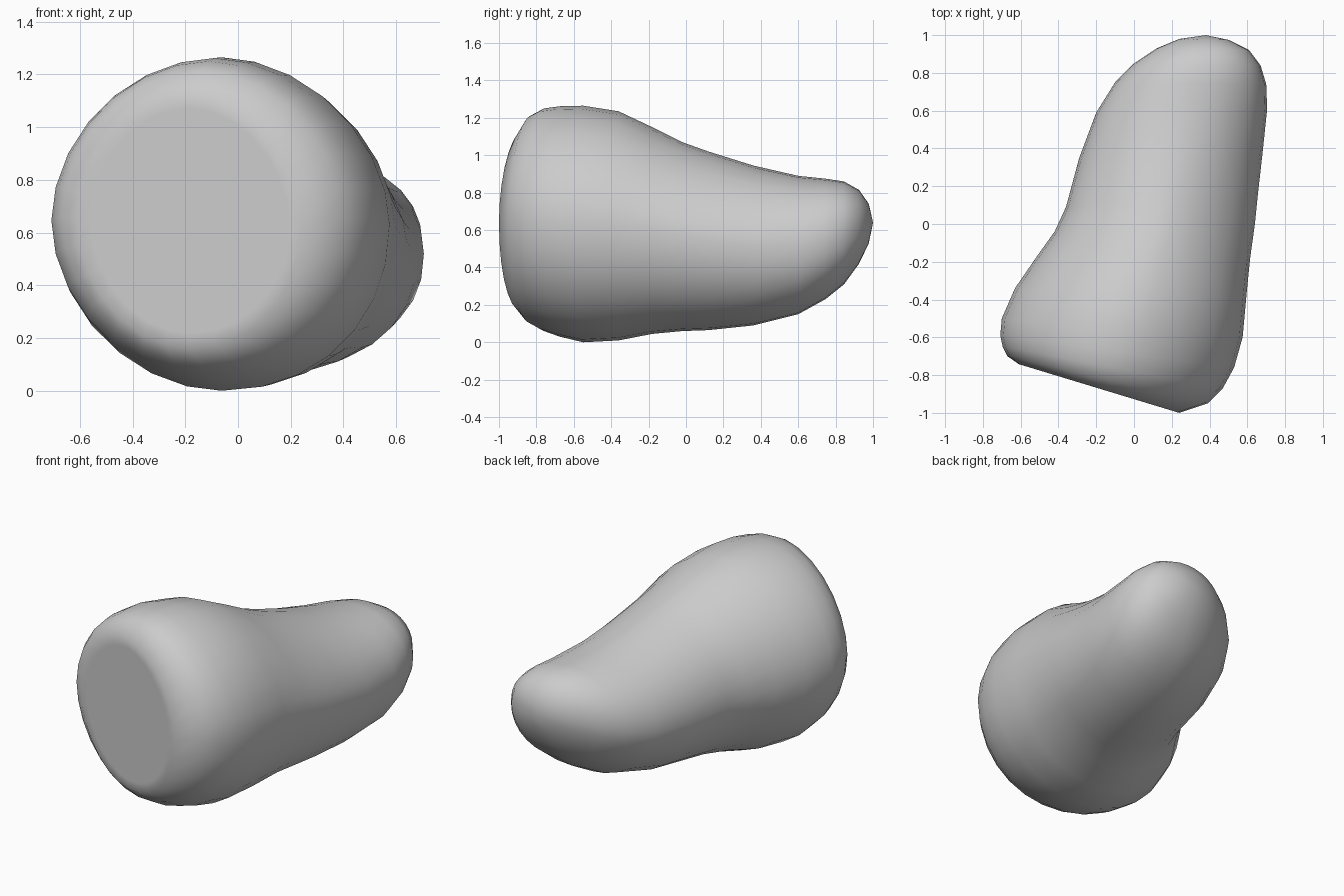
import bpy, bmesh
from math import cos, sin, pi
from mathutils import Vector

if "Cube" in bpy.data.objects:
    bpy.data.objects.remove(bpy.data.objects["Cube"])

SIDES = 28

# Roundness exponents per quadrant: upper right, upper left, lower left, lower right
FRONT = (1.85, 1.9, 1.9, 2.1)
MIDDLE = (1.7, 1.97, 1.83, 2.1)
BACK = (2.15, 2.0, 1.82, 2.25)

# Cross-sections front to back: left (x, y), right (x, y), bottom z, top z, roundness
SECTIONS = [
    (-0.61, -0.742, 0.24, -1.00, 0.16, 1.13, FRONT),
    (-0.67, -0.70, 0.39, -0.95, 0.10, 1.215, FRONT),
    (-0.695, -0.65, 0.47, -0.87, 0.06, 1.25, FRONT),
    (-0.708, -0.59, 0.53, -0.76, 0.03, 1.262, FRONT),
    (-0.70, -0.50, 0.575, -0.60, 0.00, 1.265, FRONT),
    (-0.63, -0.34, 0.595, -0.38, 0.01, 1.235, FRONT),
    (-0.52, -0.18, 0.615, -0.18, 0.045, 1.15, MIDDLE),
    (-0.42, -0.04, 0.64, 0.00, 0.06, 1.07, MIDDLE),
    (-0.36, 0.09, 0.655, 0.15, 0.065, 1.02, MIDDLE),
    (-0.29, 0.35, 0.68, 0.37, 0.09, 0.945, (1.82, 1.98, 1.83, 2.18)),
    (-0.20, 0.59, 0.705, 0.61, 0.15, 0.89, (2.05, 2.0, 1.82, 2.25)),
    (-0.10, 0.75, 0.70, 0.74, 0.23, 0.875, BACK),
    (0.00, 0.85, 0.67, 0.84, 0.31, 0.86, BACK),
    (0.12, 0.93, 0.61, 0.92, 0.42, 0.815, BACK),
    (0.24, 0.98, 0.50, 0.975, 0.53, 0.74, BACK),
]


def power(value, exponent):
    size = abs(value) ** (2 / exponent) if abs(value) > 1e-6 else 0
    return size if value > 0 else -size


def ring(bm, sec, scale=1.0):
    """Rounded ring spanning the left and right points of a section."""
    lx, ly, rx, ry, lo, hi, rounds = sec
    centre = Vector(((lx + rx) / 2, (ly + ry) / 2, (lo + hi) / 2))
    across = Vector(((rx - lx) / 2, (ry - ly) / 2, 0))
    up = Vector((0, 0, (hi - lo) / 2))
    verts = []
    for i in range(SIDES):
        a = 2 * pi * i / SIDES
        n = rounds[i * 4 // SIDES]
        offset = across * power(cos(a), n) + up * power(sin(a), n)
        verts.append(bm.verts.new(centre + scale * offset))
    return verts


# Lofted body: flat slanted front face, waist, rounded back lobe
bm = bmesh.new()
rings = [ring(bm, SECTIONS[0], s) for s in (0.4, 0.88)]
rings += [ring(bm, s) for s in SECTIONS]
for a, b in zip(rings, rings[1:]):
    for i in range(SIDES):
        j = (i + 1) % SIDES
        bm.faces.new((a[i], a[j], b[j], b[i]))

# Front cap and rear tip
bm.faces.new(rings[0])
tip = bm.verts.new((0.38, 1.0, 0.64))
for i in range(SIDES):
    bm.faces.new((rings[-1][i], rings[-1][(i + 1) % SIDES], tip))

bmesh.ops.recalc_face_normals(bm, faces=bm.faces)
for f in bm.faces:
    f.smooth = True
mesh = bpy.data.meshes.new("pebble_body")
bm.to_mesh(mesh)
bm.free()
body = bpy.data.objects.new("pebble_body", mesh)
bpy.context.collection.objects.link(body)
